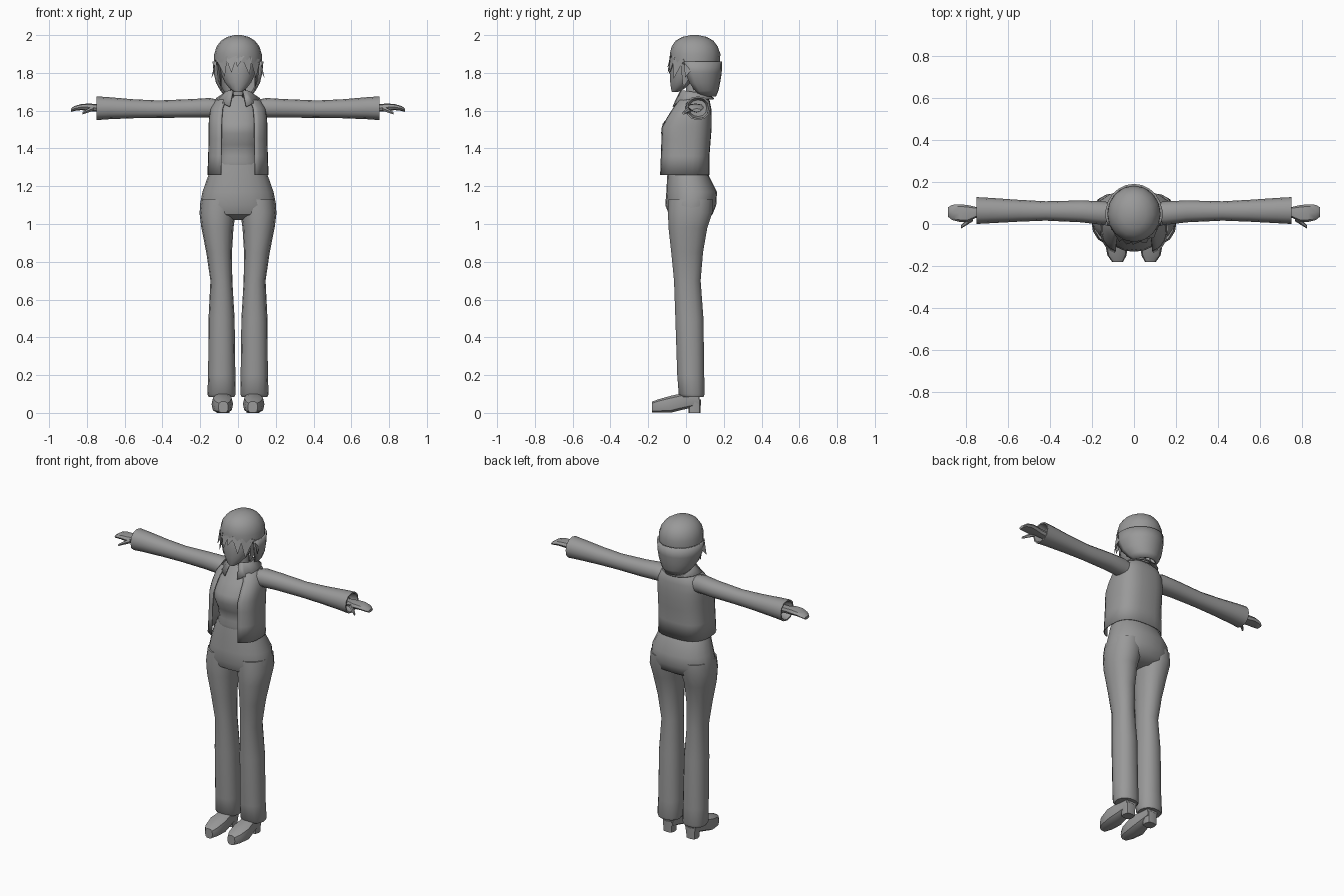
import bpy, bmesh, math
from mathutils import Vector

grey = bpy.data.materials.new("grey")
grey.diffuse_color = (0.32, 0.32, 0.32, 1)


def finish(name, bm, mirror=False, angle=40, recalc=True):
    if recalc:
        bmesh.ops.recalc_face_normals(bm, faces=bm.faces)
    me = bpy.data.meshes.new(name)
    bm.to_mesh(me)
    bm.free()
    me.materials.append(grey)
    ob = bpy.data.objects.new(name, me)
    bpy.context.collection.objects.link(ob)
    bpy.ops.object.select_all(action='DESELECT')
    bpy.context.view_layer.objects.active = ob
    ob.select_set(True)
    bpy.ops.object.shade_smooth_by_angle(angle=math.radians(angle))
    if mirror:
        ob.modifiers.new("mirror", 'MIRROR').use_mirror_merge = False
    return ob


def loft(name, axis, rings, n=14, p=1.0, arc=None, mirror=False, angle=40, caps=True):
    """Skin of ellipses (position, centre u, centre v, radius u, radius v) along an axis."""
    bm = bmesh.new()
    start, end = arc or (0, 360)
    power = lambda v: math.copysign(abs(v) ** p, v)
    loops = []
    for t, cu, cv, ru, rv in rings:
        row = []
        for i in range(n + 1 if arc else n):
            a = math.radians(start + (end - start) * i / n)
            u, v = cu + ru * power(math.cos(a)), cv + rv * power(math.sin(a))
            row.append(bm.verts.new({'x': (t, u, v), 'y': (u, t, v), 'z': (u, v, t)}[axis]))
        loops.append(row)
    for lo, hi in zip(loops, loops[1:]):
        for i in range(n):
            j = (i + 1) % len(lo)
            bm.faces.new((lo[i], lo[j], hi[j], hi[i]))
    if caps and not arc:
        bm.faces.new(loops[0])
        bm.faces.new(loops[-1])
    return finish(name, bm, mirror, angle)


def thick(ob, t):
    ob.modifiers.new("thickness", 'SOLIDIFY').thickness = t


def locks(name, spikes, mirror=False):
    """Pointed tufts: two root corners, a tip and an inner corner."""
    bm = bmesh.new()
    for a, b, tip in spikes:
        a, b, tip = Vector(a), Vector(b), Vector(tip)
        inner = (a + b) / 2 + (Vector((0, 0.05, a.z)) - (a + b) / 2) * 0.2
        va, vb, vt, vi = [bm.verts.new(c) for c in (a, b, tip, inner)]
        for f in ((va, vb, vt), (vb, vi, vt), (vi, va, vt), (va, vi, vb)):
            bm.faces.new(f)
    return finish(name, bm, mirror, 20)


# Trousers: hips, then flared legs
loft("hips", 'z', [(1.02, 0, .03, .10, .06), (1.05, 0, .025, .197, .115),
     (1.10, 0, .025, .202, .135), (1.17, 0, .03, .188, .134), (1.25, 0, .012, .16, .112),
     (1.33, 0, 0, .125, .09)], n=20, p=.9)
loft("trouser_leg", 'z', [(.085, .087, .035, .068, .06), (.10, .087, .03, .075, .07),
     (.20, .086, .025, .072, .073), (.50, .087, .018, .069, .076), (.70, .088, .007, .058, .072),
     (.85, .1, .006, .068, .086), (.98, .109, .01, .085, .105), (1.06, .108, .022, .096, .12),
     (1.13, .1, .025, .095, .12)], p=.9, mirror=True)

# Shoes: pointed front, arched sole, block heel
loft("shoe", 'y', [(-.18, .078, .03, .026, .03), (-.15, .081, .036, .045, .036),
     (-.08, .083, .046, .057, .046), (-.01, .08, .062, .046, .045), (.07, .078, .075, .036, .04)],
     n=10, p=.65, mirror=True)
loft("heel", 'z', [(0, .08, .045, .034, .032), (.07, .08, .045, .036, .034)], n=8, p=.6, mirror=True)
loft("ankle", 'z', [(.05, .08, .02, .035, .055), (.14, .083, .025, .042, .05)], n=10, mirror=True)

# Shirt with a full chest and a rolled hem
loft("shirt", 'z', [(1.29, 0, .002, .112, .088), (1.33, 0, 0, .116, .098), (1.36, 0, .002, .11, .092),
     (1.42, 0, -.002, .115, .1), (1.48, 0, -.01, .126, .122), (1.53, 0, -.006, .125, .118),
     (1.59, 0, .012, .115, .09), (1.64, 0, .025, .095, .07), (1.68, 0, .035, .055, .045)], n=20, p=.85)

# Open jacket
jacket = loft("jacket", 'z', [(1.26, 0, -.012, .156, .13), (1.36, 0, -.01, .152, .128),
     (1.45, 0, -.005, .15, .13), (1.51, 0, -.002, .15, .132), (1.56, 0, .012, .148, .118),
     (1.61, 0, .028, .14, .1), (1.65, 0, .038, .115, .082), (1.68, 0, .045, .07, .05)],
     n=24, p=.72, arc=(-63, 243))
thick(jacket, -.006)

# Turned-down collar with dropping front points
bm = bmesh.new()
rows = []
for k in range(15):
    a = math.radians(-68 + 316 * k / 14)
    front = max(0, -math.sin(a))
    c, s = math.cos(a), math.sin(a)
    rows.append([bm.verts.new(v) for v in (
        (.058 * c, .04 + .055 * s, 1.665),
        (.066 * c, .035 + .07 * s, 1.70 + .01 * front),
        (.118 * c, .035 + .115 * s, 1.665 - .05 * front ** 2))])
for r, q in zip(rows, rows[1:]):
    for i in range(2):
        bm.faces.new((r[i], q[i], q[i + 1], r[i + 1]))
thick(finish("collar", bm, angle=30), .006)

# Sleeves, open at the cuff with an inner wall
loft("sleeve", 'x', [(.09, .05, 1.605, .05, .05), (.15, .052, 1.615, .056, .052),
     (.25, .06, 1.612, .052, .049), (.42, .062, 1.608, .046, .046), (.55, .063, 1.61, .052, .05),
     (.68, .064, 1.613, .06, .058), (.75, .064, 1.613, .064, .063), (.75, .064, 1.613, .056, .055),
     (.70, .064, 1.613, .045, .044)], n=12, p=.9, mirror=True)

# Hands: palm and fingers, thumb in front
loft("hand", 'x', [(.69, .055, 1.612, .025, .022), (.755, .055, 1.615, .027, .02),
     (.79, .05, 1.618, .04, .02), (.83, .052, 1.619, .042, .016), (.865, .055, 1.612, .036, .013),
     (.885, .057, 1.602, .022, .009)], n=8, p=.8, mirror=True)
loft("thumb", 'x', [(.765, .03, 1.612, .016, .015), (.795, .008, 1.6, .013, .012),
     (.822, -.013, 1.587, .008, .007)], n=6, mirror=True)

# Neck and face
loft("neck", 'z', [(1.62, 0, .045, .055, .045), (1.68, 0, .04, .042, .04), (1.78, 0, .035, .042, .042)], n=10)
loft("face", 'z', [(1.698, 0, -.06, .018, .015), (1.715, 0, -.045, .042, .035),
     (1.75, 0, -.022, .07, .063), (1.79, 0, -.005, .088, .082), (1.85, 0, .01, .1, .094),
     (1.92, 0, .03, .095, .09)], n=14)

# Hair: crown, back shell and pointed locks
loft("hair_crown", 'z', [(1.855, 0, .047, .127, .132), (1.90, 0, .048, .126, .134),
     (1.94, 0, .046, .113, .122), (1.97, 0, .045, .09, .1), (1.99, 0, .045, .058, .066),
     (2.0, 0, .045, .018, .02)], n=16)
hair = loft("hair_back", 'z', [(1.68, 0, .1, .058, .05), (1.71, 0, .085, .085, .078),
     (1.75, 0, .066, .108, .105), (1.80, 0, .054, .12, .125), (1.86, 0, .048, .126, .133)],
     n=14, arc=(-25, 205))
thick(hair, -.01)
locks("fringe", [
    ((-.115, -.01, 1.87), (-.055, -.075, 1.89), (-.07, -.085, 1.78)),
    ((-.065, -.068, 1.88), (-.005, -.086, 1.89), (-.035, -.097, 1.80)),
    ((-.015, -.084, 1.88), (.035, -.082, 1.89), (-.005, -.098, 1.83)),
    ((.015, -.084, 1.89), (.075, -.06, 1.88), (.06, -.09, 1.79)),
    ((.06, -.07, 1.89), (.118, -.01, 1.87), (.095, -.065, 1.77))])
locks("side_lock", [
    ((.12, -.01, 1.87), (.118, .05, 1.84), (.14, -.005, 1.775)),
    ((.108, -.03, 1.86), (.118, .035, 1.80), (.09, -.015, 1.72)),
    ((.115, .01, 1.80), (.1, .09, 1.76), (.085, .04, 1.705))], mirror=True)
